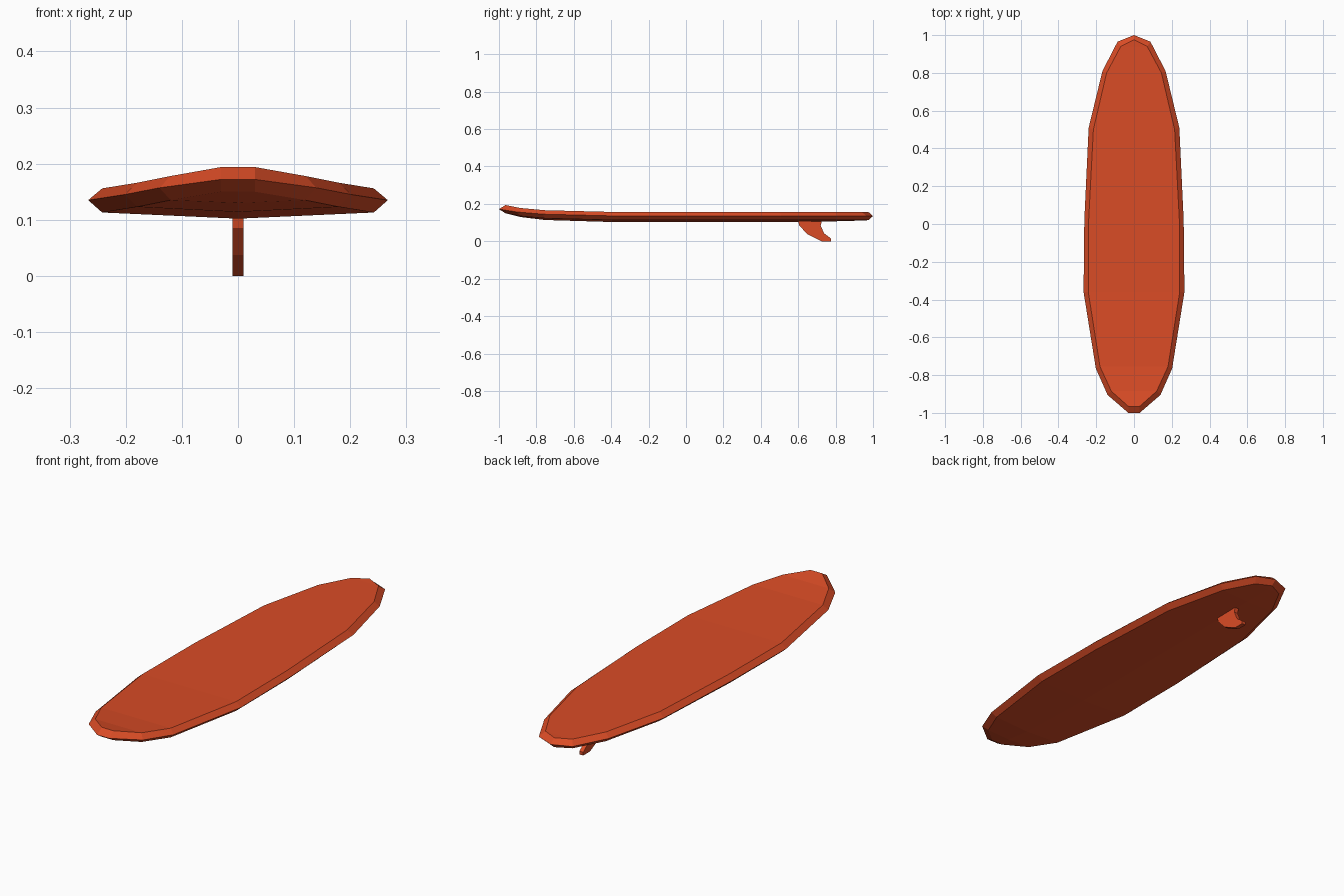
import bpy
import bmesh

cube = bpy.data.objects.get("Cube")
if cube:
    bpy.data.objects.remove(cube, do_unlink=True)

orange = bpy.data.materials.new("burnt orange")
colour = (0.70, 0.072, 0.019, 1)
orange.diffuse_color = colour
orange.use_nodes = True
orange.node_tree.nodes["Principled BSDF"].inputs["Base Color"].default_value = colour


def finish(bm, name):
    bmesh.ops.recalc_face_normals(bm, faces=bm.faces)
    mesh = bpy.data.meshes.new(name)
    bm.to_mesh(mesh)
    bm.free()
    mesh.materials.append(orange)
    obj = bpy.data.objects.new(name, mesh)
    bpy.context.collection.objects.link(obj)
    return obj


# Board stations: rim y, rim half width, inner y, inner half width, rim height, keel drop
stations = [
    (-1.0, 0.03, -0.965, 0.03, 0.172, 0.0),
    (-0.905, 0.14, -0.885, 0.12, 0.157, 0.005),
    (-0.765, 0.202, -0.755, 0.18, 0.145, 0.009),
    (-0.36, 0.267, -0.36, 0.242, 0.135, 0.011),
    (0.02, 0.263, 0.02, 0.24, 0.135, 0.011),
    (0.51, 0.24, 0.50, 0.215, 0.135, 0.01),
    (0.81, 0.167, 0.80, 0.145, 0.135, 0.006),
    (0.965, 0.087, 0.94, 0.07, 0.135, 0.002),
    (1.0, 0.0, 0.975, 0.0, 0.135, 0.0),
]
bm = bmesh.new()
sections = []
for y, w, yi, wi, z, drop in stations:
    top, low = z + 0.021, z - 0.022
    if drop == 0:
        top, low = z + 0.015 + 0.007, z - 0.022
    ring = [(wi, yi, top), (w, y, z), (wi, yi, low), (0, yi, low - drop),
            (-wi, yi, low), (-w, y, z), (-wi, yi, top)]
    sections.append([bm.verts.new(p) for p in ring])

# Skin between neighbouring stations, including the deck strip
for a, b in zip(sections, sections[1:]):
    for i in range(len(a)):
        j = (i + 1) % len(a)
        bm.faces.new((a[i], a[j], b[j], b[i]))

# Blunt nose cap; the tail closes to a point
nose = sections[0]
bm.faces.new((nose[0], nose[1], nose[5], nose[6]))
bm.faces.new((nose[1], nose[2], nose[3], nose[4], nose[5]))
bmesh.ops.remove_doubles(bm, verts=bm.verts, dist=0.0005)
finish(bm, "board")

# Swept fin under the tail
profile = [(0.598, 0.12), (0.605, 0.085), (0.65, 0.037), (0.725, 0.0),
           (0.775, 0.0), (0.775, 0.015), (0.738, 0.043), (0.72, 0.085), (0.73, 0.12)]
bm = bmesh.new()
side = bm.faces.new([bm.verts.new((-0.01, y, z)) for y, z in profile])
extruded = bmesh.ops.extrude_face_region(bm, geom=[side])
moved = [v for v in extruded["geom"] if isinstance(v, bmesh.types.BMVert)]
bmesh.ops.translate(bm, verts=moved, vec=(0.02, 0, 0))
finish(bm, "fin")
